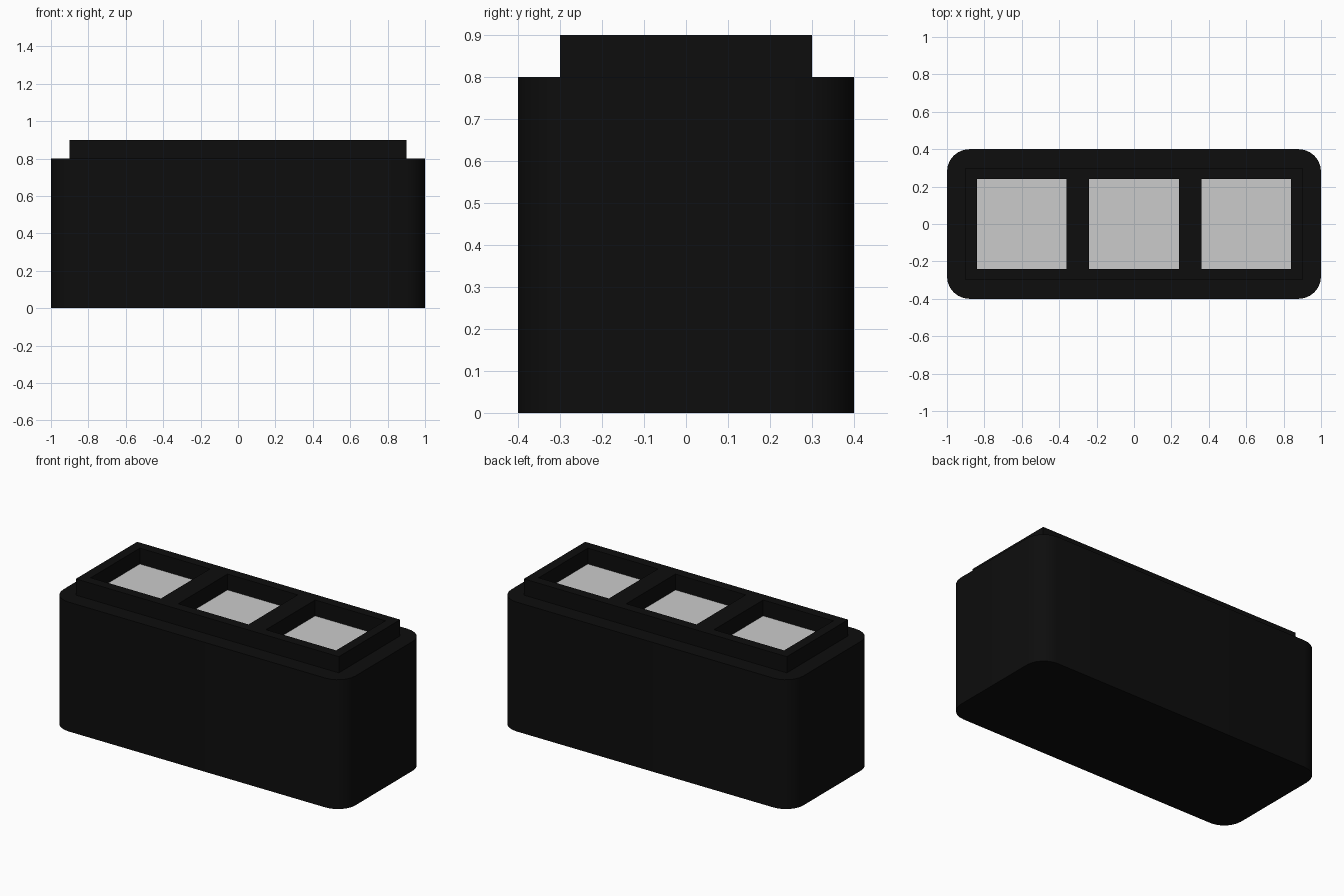
import bpy, bmesh

if "Cube" in bpy.data.objects:
    bpy.data.objects.remove(bpy.data.objects["Cube"])

black = bpy.data.materials.new("black_plastic")
black.diffuse_color = (0.004, 0.004, 0.004, 1)
black.use_nodes = True
black.node_tree.nodes["Principled BSDF"].inputs["Base Color"].default_value = black.diffuse_color


def box(name, size, loc, corner=0.0, mat=None):
    """Box standing on loc, with optional rounded vertical edges."""
    bm = bmesh.new()
    bmesh.ops.create_cube(bm, size=1)
    bmesh.ops.scale(bm, vec=size, verts=bm.verts)
    bmesh.ops.translate(bm, vec=(loc[0], loc[1], loc[2] + size[2] / 2), verts=bm.verts)
    if corner:
        upright = [e for e in bm.edges
                   if abs(e.verts[0].co.z - e.verts[1].co.z) > 0.01]
        bmesh.ops.bevel(bm, geom=upright, offset=corner, segments=6,
                        profile=0.5, affect='EDGES')
    mesh = bpy.data.meshes.new(name)
    bm.to_mesh(mesh)
    bm.free()
    obj = bpy.data.objects.new(name, mesh)
    bpy.context.collection.objects.link(obj)
    if mat:
        mesh.materials.append(mat)
    return obj


# Main body with rounded upright corners
body = box("body", (2, 0.8, 0.8), (0, 0, 0), 0.12, black)
bpy.context.view_layer.objects.active = body
body.select_set(True)
bpy.ops.object.shade_smooth_by_angle()

# Raised frame: two long rails, plus end walls and dividers between them
for side, y in (("front", -0.27), ("back", 0.27)):
    box(f"{side}_rail", (1.8, 0.06, 0.1), (0, y, 0.8), mat=black)
for side, s in (("left", -1), ("right", 1)):
    box(f"{side}_end_wall", (0.06, 0.48, 0.1), (s * 0.87, 0, 0.8), mat=black)
    box(f"{side}_divider", (0.12, 0.48, 0.1), (s * 0.3, 0, 0.8), mat=black)

# Grey panels at the bottom of the three pockets
for name, x in (("left", -0.6), ("middle", 0), ("right", 0.6)):
    box(f"{name}_panel", (0.48, 0.48, 0.002), (x, 0, 0.8))
